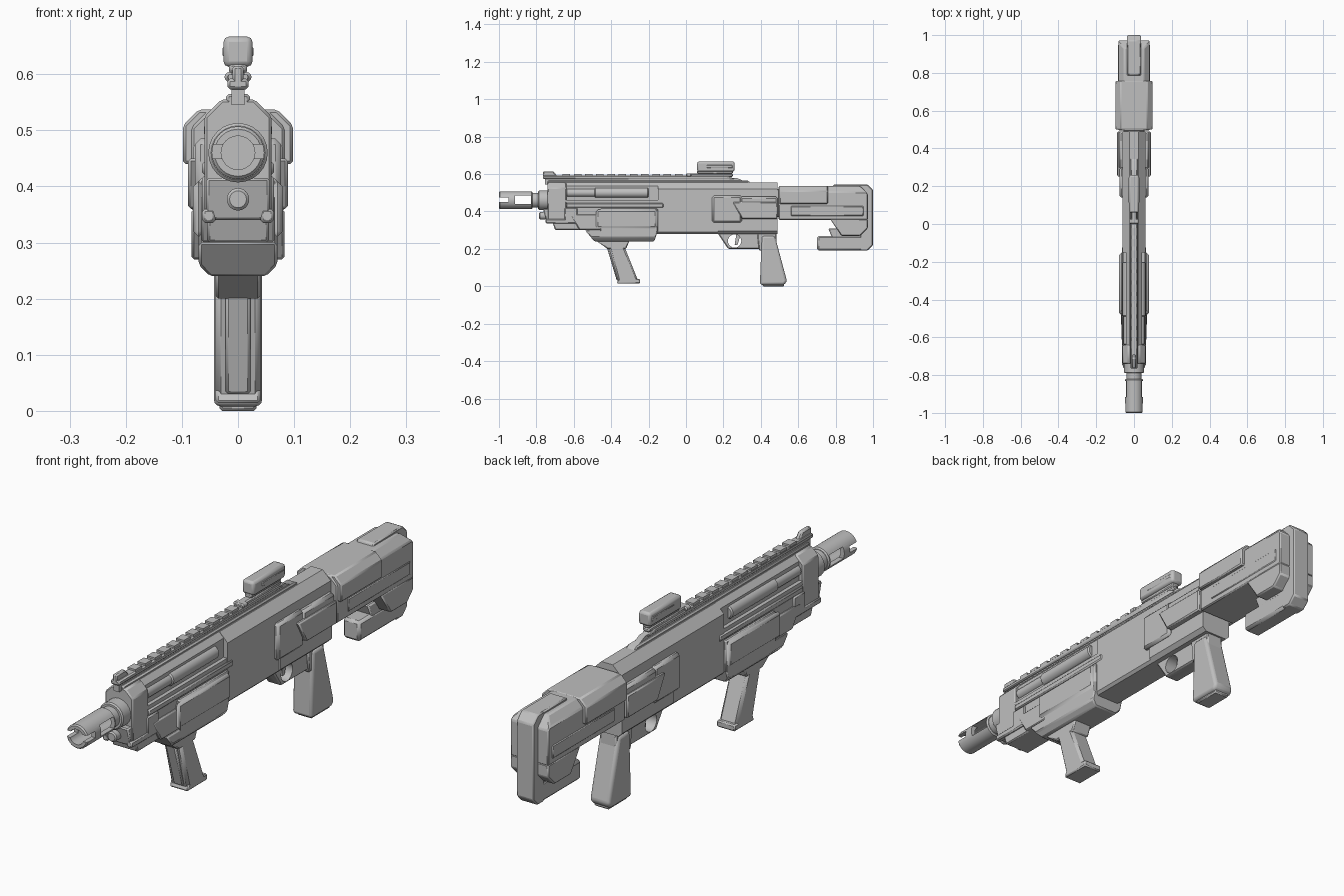
import bpy, bmesh, math
from mathutils import Matrix

old = bpy.data.objects.get("Cube")
if old:
    bpy.data.objects.remove(old)

grey = bpy.data.materials.new("plain grey")
grey.use_nodes = True
tone = (0.52, 0.52, 0.52, 1)
grey.diffuse_color = tone
grey.node_tree.nodes["Principled BSDF"].inputs["Base Color"].default_value = tone

# Shared levels and half widths
MUZZLE, NOSE, TAIL, BUTT = -1, -0.74, 0.49, 1
BELLY, TOP, BORE_LINE = 0.28, 0.555, 0.46
SLIM, BODY, WIDE = 0.04, 0.06, 0.08


def finish(name, bm):
    bmesh.ops.recalc_face_normals(bm, faces=bm.faces)
    mesh = bpy.data.meshes.new(name)
    bm.to_mesh(mesh)
    bm.free()
    mesh.materials.append(grey)
    part = bpy.data.objects.new(name, mesh)
    bpy.context.collection.objects.link(part)
    return part


def mirror_across(part):
    part.modifiers.new("Mirror", "MIRROR")


# Chamfers the edges along one axis that lie at the given height and end
def chamfer(bm, width, axis, upper, rear_only=False):
    if not width:
        return
    middle_z = sum(v.co.z for v in bm.verts) / len(bm.verts)
    middle_y = sum(v.co.y for v in bm.verts) / len(bm.verts)
    chosen = []
    for edge in bm.edges:
        a, b = (v.co for v in edge.verts)
        centre = (a + b) / 2
        along = abs((b - a).normalized()[axis]) > 0.9
        if along and (centre.z > middle_z) == upper and (centre.y > middle_y or not rear_only):
            chosen.append(edge)
    bmesh.ops.bevel(bm, geom=chosen, offset=width, segments=1, affect="EDGES")


# Box whose foot is shortened by nose and tail and whose top back is shortened by crest;
# with an inner offset it becomes a pair of side plates
def block(name, front, back, low, high, half, inner=None, nose=0, tail=0, crest=0,
          shoulder=0, belly=0, crown=0, heel=0, bevel=0.005, steps=1):
    bm = bmesh.new()
    bmesh.ops.create_cube(bm, size=1)
    start = -half if inner is None else inner
    for v in bm.verts:
        is_top, is_back = v.co.z > 0, v.co.y > 0
        v.co.x = half if v.co.x > 0 else start
        v.co.z = high if is_top else low
        if is_back:
            v.co.y = back - (crest if is_top else tail)
        else:
            v.co.y = front + (0 if is_top else nose)
    chamfer(bm, crown, axis=0, upper=True, rear_only=True)
    chamfer(bm, heel, axis=0, upper=False, rear_only=True)
    chamfer(bm, shoulder, axis=1, upper=True)
    chamfer(bm, belly, axis=1, upper=False)
    part = finish(name, bm)
    if bevel:
        soft = part.modifiers.new("Bevel", "BEVEL")
        soft.width, soft.segments = bevel, steps
        soft.angle_limit = math.radians(40)
    if inner is not None:
        mirror_across(part)
    return part


# Turned tube along y, hollow when a bore is given
def tube(name, radius, front, back, height, bore=0, edge=0.005, offset=0, sides=24):
    profile = [(bore, front), (radius - edge, front), (radius, front + edge),
               (radius, back - edge), (radius - edge, back), (bore, back)]
    bm = bmesh.new()
    rings = []
    for i in range(sides):
        turn = math.tau * i / sides
        rings.append([bm.verts.new((offset + r * math.cos(turn), y, height + r * math.sin(turn)))
                      for r, y in profile])
    for i, ring in enumerate(rings):
        previous = rings[i - 1]
        for j in range(len(profile)):
            bm.faces.new((ring[j], ring[j - 1], previous[j - 1], previous[j]))
    bmesh.ops.remove_doubles(bm, verts=bm.verts, dist=0.00001)
    part = finish(name, bm)
    if offset:
        mirror_across(part)
    return part


def carve(part, cutter):
    cut = part.modifiers.new("Cut", "BOOLEAN")
    cut.operation, cut.solver, cut.object = "DIFFERENCE", "EXACT", cutter
    bpy.context.view_layer.update()
    graph = bpy.context.evaluated_depsgraph_get()
    mesh = bpy.data.meshes.new_from_object(part.evaluated_get(graph))
    part.modifiers.clear()
    part.data = mesh
    bpy.data.objects.remove(cutter)


# Barrel with side vents and a notched tip
muzzle = tube("muzzle", radius=0.047, front=MUZZLE, back=-0.82, height=BORE_LINE, bore=0.03)
carve(muzzle, block("vent_cutter", front=-0.915, back=-0.83, low=0.44, high=0.485, half=WIDE, bevel=0))
carve(muzzle, block("notch_cutter", front=-1.1, back=-0.95, low=0.45, high=0.475, half=WIDE, bevel=0))
tube("barrel", radius=SLIM, front=-0.83, back=-0.6, height=BORE_LINE, bore=0.03)
tube("barrel_collar", radius=0.053, front=-0.79, back=-0.7, height=BORE_LINE, bore=0.03)
tube("tube_plug", radius=0.02, front=-0.785, back=-0.7, height=0.377)

# Front block and the lug beneath the barrel
block("front_block", front=NOSE, back=-0.64, low=0.34, high=TOP, half=BODY, shoulder=0.03)
block("tube_lug", front=-0.765, back=-0.56, low=0.34, high=0.415, half=0.057, nose=0.02)
block("lug_rail", front=-0.75, back=-0.58, low=0.335, high=0.36, half=0.064, inner=SLIM)
block("lug_cheek", front=-0.65, back=-0.58, low=0.34, high=0.42, half=0.064, inner=SLIM)
block("front_underside", front=-0.72, back=-0.4, low=0.3, high=0.36, half=0.055, nose=0.02)

# Receiver
block("forward_upper", front=-0.65, back=-0.1, low=0.45, high=TOP, half=0.043, shoulder=0.02, bevel=0)
block("forward_lower", front=-0.65, back=-0.1, low=BELLY, high=BORE_LINE, half=0.058, belly=0.01, nose=0.15, bevel=0)
block("receiver", front=-0.15, back=TAIL, low=BELLY, high=TOP, half=BODY, shoulder=0.035, belly=0.01, bevel=0)
tube("side_tube_front", radius=0.022, front=-0.64, back=-0.45, height=0.5, offset=0.034)
tube("side_tube_rear", radius=0.027, front=-0.49, back=-0.2, height=0.5, offset=0.034)
block("fore_strip", front=-0.64, back=-0.12, low=0.42, high=0.445, half=0.064, inner=SLIM)
block("upper_strip", front=-0.1, back=0.48, low=TAIL, high=0.53, half=BODY, inner=0.03, shoulder=0.01)

# Rear housing with thick cheeks
block("rear_housing", front=0.14, back=0.3, low=0.34, high=0.485, half=0.077, inner=SLIM, bevel=0.01)
block("rear_wrap", front=0.29, back=TAIL, low=0.36, high=0.48, half=WIDE, inner=SLIM, bevel=0.01)
block("rear_cheek", front=0.25, back=TAIL, low=0.36, high=0.45, half=0.089, inner=BODY, nose=0.05)
block("rear_base", front=0.17, back=TAIL, low=BELLY, high=0.36, half=0.065, belly=0.015, bevel=0)

# Pump handguard
block("handguard_shell", front=-0.46, back=-0.15, low=0.29, high=0.415, half=0.07)
block("handguard_keel", front=-0.54, back=-0.15, low=0.24, high=0.3, half=0.07, nose=0.05, tail=0.02, belly=0.02)
block("handguard_nose", front=-0.62, back=-0.4, low=0.3, high=0.385, half=0.066, nose=0.05)
block("handguard_plate", front=-0.48, back=-0.155, low=0.31, high=0.41, half=WIDE, inner=BODY, bevel=0.01)

# Front grip leaning backward
block("front_grip_root", front=-0.49, back=-0.3, low=0.2, high=0.25, half=SLIM, nose=0.07, tail=0.02)
block("front_grip", front=-0.42, back=-0.34, low=0.015, high=0.24, half=SLIM, nose=0.06, tail=-0.09, bevel=0.01)
block("front_grip_strap", front=-0.43, back=-0.35, low=0.03, high=0.23, half=0.022, nose=0.06, tail=-0.08)
block("front_grip_foot", front=-0.36, back=-0.245, low=0.014, high=0.04, half=SLIM, nose=-0.01)

# Top rail with teeth
block("rail_web", front=-0.755, back=0.35, low=0.545, high=0.58, half=0.012, crest=0.08, bevel=0)
block("rail_base", front=NOSE, back=0.36, low=0.545, high=0.565, half=0.021, crest=0.03)
block("rail_top", front=-0.765, back=0.26, low=0.573, high=0.592, half=0.019, crest=0.04)
for i in range(11):
    start = -0.66 + i * BODY
    block(f"rail_tooth_{i + 1}", front=start, back=start + SLIM, low=0.588, high=0.599, half=0.017, bevel=0)

# Sights
block("front_sight", front=-0.765, back=-0.68, low=0.58, high=0.615, half=0.01, crest=0.03)
block("sight_rail", front=0, back=0.25, low=0.585, high=0.603, half=0.016)
block("sight_mount", front=0.06, back=0.25, low=0.6, high=0.62, half=0.016)
tube("mount_knob", radius=0.009, front=0, back=0.03, height=0.595, offset=0.015, sides=12)
block("optic", front=0.06, back=0.26, low=0.613, high=0.667, half=0.026, bevel=0.01, steps=2)
block("optic_side", front=0.11, back=0.25, low=0.63, high=0.65, half=0.028, inner=0.02)

# Trigger guard and trigger
guard = block("trigger_guard", front=0.165, back=0.478, low=0.2, high=0.29, half=0.03, nose=BODY)
hole = tube("guard_cutter", radius=0.036, front=-0.2, back=0.2, height=0.242, edge=0, sides=16)
hole.data.transform(Matrix.Translation((0, 0.26, 0)) @ Matrix.Rotation(math.pi / 2, 4, "Z"))
carve(guard, hole)
block("trigger", front=0.27, back=0.295, low=0.22, high=0.285, half=0.009, nose=-0.01, tail=0.02, bevel=0)

# Rear grip with softened edges
block("rear_grip", front=0.405, back=0.475, low=0.008, high=0.27, half=0.043, nose=-0.01, tail=-0.07,
      heel=0.02, bevel=0.016, steps=3)
block("rear_grip_root", front=0.38, back=0.482, low=0.19, high=0.29, half=0.036, nose=0.01, tail=-0.005)
block("rear_grip_cap", front=0.41, back=0.525, low=0, high=0.03, half=0.033)

# Stock
block("stock_neck", front=0.46, back=0.52, low=0.37, high=0.52, half=0.055)
block("stock_upper", front=0.495, back=0.972, low=0.355, high=0.535, half=0.083, shoulder=0.03, crown=SLIM)
block("stock_lower", front=0.77, back=0.972, low=0.27, high=0.36, half=0.083, nose=BODY, heel=SLIM)
block("stock_sleeve", front=0.5, back=0.758, low=0.44, high=0.537, half=0.098, shoulder=0.028)
block("stock_panel", front=0.56, back=0.95, low=0.375, high=0.43, half=0.086, inner=0.07)
block("stock_toe", front=0.76, back=0.98, low=0.215, high=0.31, half=0.034, nose=SLIM)

# Butt pad wrapping the rear
block("butt_pad", front=0.93, back=BUTT, low=0.19, high=0.545, half=0.037, crown=0.03, heel=0.03)
block("butt_pad_top", front=0.79, back=0.97, low=0.5, high=0.545, half=0.037, nose=-0.02)
block("butt_pad_toe", front=0.7, back=0.97, low=0.19, high=0.27, half=0.037, bevel=0.01)

# Smooth turned and rounded parts, keep hard edges
bpy.ops.object.select_all(action="DESELECT")
for part in bpy.context.collection.objects:
    if part.type == "MESH" and grey.name in part.data.materials:
        part.select_set(True)
        bpy.context.view_layer.objects.active = part
bpy.ops.object.shade_smooth_by_angle(angle=math.radians(35))
